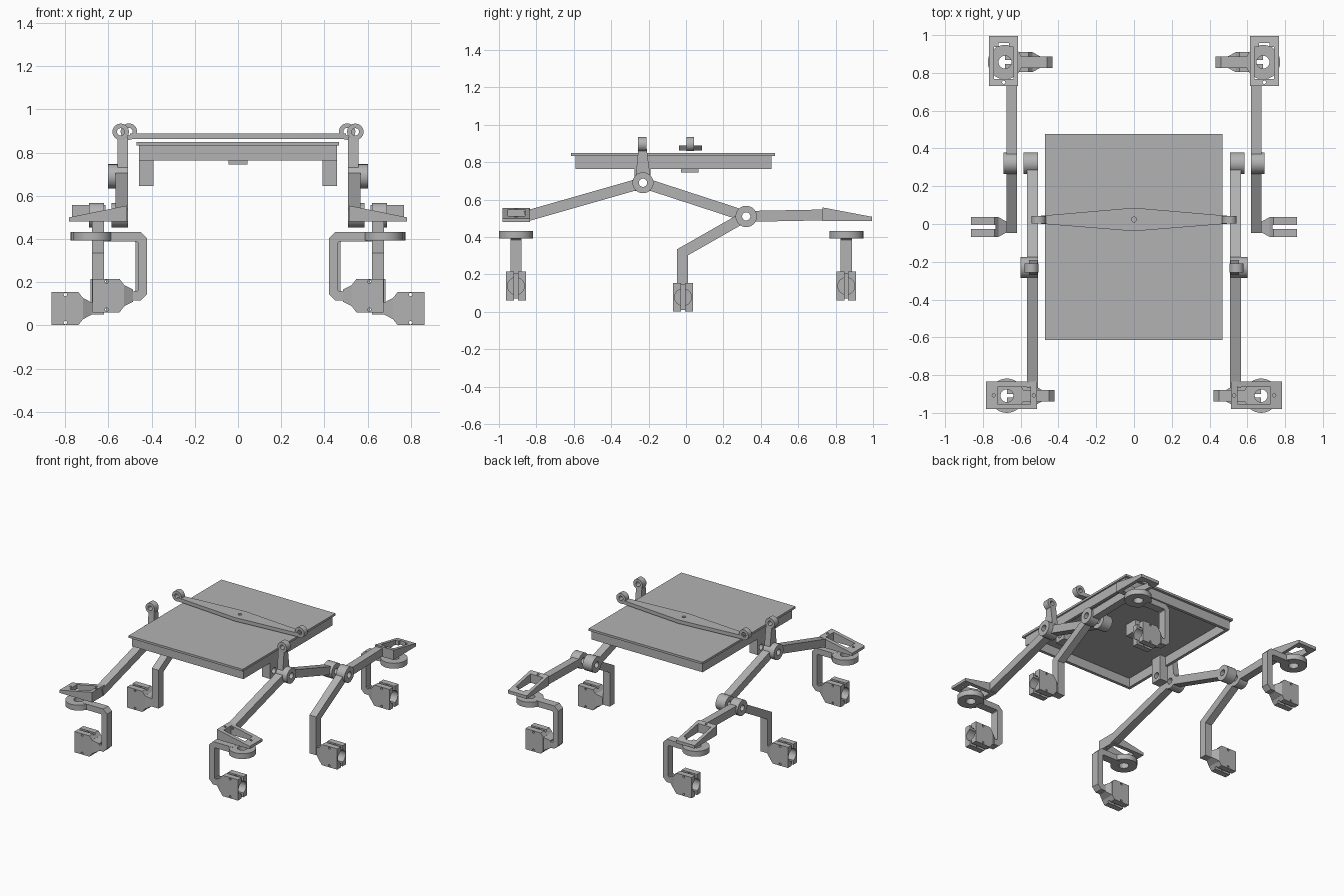
import bpy, bmesh, math
from mathutils import Vector

cube = bpy.data.objects.get("Cube")
if cube:
    bpy.data.objects.remove(cube, do_unlink=True)

grey = bpy.data.materials.new("plain grey")
grey.use_nodes = True
grey.diffuse_color = (0.45, 0.45, 0.45, 1)
grey.node_tree.nodes["Principled BSDF"].inputs["Base Color"].default_value = grey.diffuse_color


def place(axis, u, v, w):
    """Profile plane (u, v) extruded along the named axis by w."""
    return {"x": (w, u, v), "y": (u, w, v), "z": (u, v, w)}[axis]


def prism(name, pts, axis, a, b):
    bm = bmesh.new()
    lo = [bm.verts.new(place(axis, u, v, a)) for u, v in pts]
    hi = [bm.verts.new(place(axis, u, v, b)) for u, v in pts]
    bm.faces.new(lo)
    bm.faces.new(hi[::-1])
    n = len(pts)
    for i in range(n):
        j = (i + 1) % n
        bm.faces.new((lo[j], lo[i], hi[i], hi[j]))
    bmesh.ops.recalc_face_normals(bm, faces=bm.faces)
    mesh = bpy.data.meshes.new(name)
    bm.to_mesh(mesh)
    bm.free()
    mesh.materials.append(grey)
    obj = bpy.data.objects.new(name, mesh)
    bpy.context.collection.objects.link(obj)
    return obj


def box(name, x0, x1, y0, y1, z0, z1):
    return prism(name, [(x0, y0), (x1, y0), (x1, y1), (x0, y1)], "z", z0, z1)


def cyl(name, axis, u, v, r, a, b, n=32):
    ring = [(u + r * math.cos(math.tau * i / n), v + r * math.sin(math.tau * i / n)) for i in range(n)]
    return prism(name, ring, axis, a, b)


def band(name, path, width, axis, a, b):
    """Flat bar of constant width following a path, with mitred corners."""
    p = [Vector(q) for q in path]
    left, right = [], []
    for i, q in enumerate(p):
        d0 = (q - p[i - 1]).normalized() if i else (p[1] - q).normalized()
        d1 = (p[i + 1] - q).normalized() if i < len(p) - 1 else d0
        t = (d0 + d1).normalized()
        off = Vector((-t.y, t.x)) * (width / 2 / t.dot(d0))
        left.append(tuple(q + off))
        right.append(tuple(q - off))
    return prism(name, left + right[::-1], axis, a, b)


def cut(obj, *cutters):
    for c in cutters:
        m = obj.modifiers.new("cut", "BOOLEAN")
        m.operation, m.object, m.solver = "DIFFERENCE", c, "EXACT"
    bpy.context.view_layer.update()
    dg = bpy.context.evaluated_depsgraph_get()
    mesh = bpy.data.meshes.new_from_object(obj.evaluated_get(dg))
    obj.modifiers.clear()
    obj.data = mesh
    for c in cutters:
        bpy.data.objects.remove(c, do_unlink=True)
    return obj


def both(obj):
    """Repeat a part on the other side."""
    obj.modifiers.new("mirror", "MIRROR").use_axis[0] = True
    return obj


def hub(name, axis, u, v, r, hole, a, b):
    return cut(cyl(name, axis, u, v, r, a, b),
               cyl("hole", axis, u, v, hole, a - 0.01, b + 0.01))


# Body: deck plate, hollow rim, pivot brackets
box("deck", -0.47, 0.468, -0.614, 0.476, 0.833, 0.849)
cut(box("deck_rim", -0.457, 0.457, -0.59, 0.457, 0.764, 0.834),
    box("hollow", -0.435, 0.435, -0.568, 0.435, 0.7, 0.832))
both(cut(box("pivot_bracket", 0.39, 0.457, -0.275, -0.19, 0.645, 0.834),
         cyl("hole", "x", -0.23, 0.69, 0.022, 0.3, 0.5)))
box("centre_block", -0.045, 0.045, -0.028, 0.067, 0.745, 0.834)

# Balance bar over the deck
cut(prism("balance_bar", [(-0.5, 0.002), (0, -0.038), (0.5, 0.002),
                          (0.5, 0.043), (0, 0.086), (-0.5, 0.043)], "z", 0.862, 0.889),
    cyl("hole", "z", 0, 0.024, 0.013, 0.8, 0.9))
both(hub("balance_bar_eye", "y", 0.505, 0.897, 0.038, 0.017, 0.002, 0.043))

# Rocker: hub, upright with eye, front and rear arms
PIVOT, BOGIE = (-0.23, 0.69), (0.322, 0.51)
both(hub("rocker_hub", "x", *PIVOT, 0.056, 0.022, 0.508, 0.601))
both(prism("rocker_upright", [(-0.268, 0.73), (-0.192, 0.73), (-0.21, 0.872), (-0.255, 0.872)],
           "x", 0.51, 0.557))
both(hub("rocker_eye", "y", 0.543, 0.896, 0.038, 0.017, -0.257, -0.21))


def arm(name, start, end, x0, x1, gap_end=0.0):
    """Bar leaving a hub, clear of the hub hole."""
    s, e = Vector(start), Vector(end)
    d = (e - s).normalized()
    return both(band(name, [s + d * 0.035, e - d * gap_end], 0.058, "x", x0, x1))


arm("rocker_front_arm", PIVOT, (-0.86, 0.51), 0.508, 0.566)
arm("rocker_rear_arm", PIVOT, BOGIE, 0.508, 0.566, 0.035)
both(hub("rocker_end_hub", "x", *BOGIE, 0.057, 0.022, 0.508, 0.585))

# Bogie: hub, rear arm, bent middle leg
both(hub("bogie_hub", "x", *BOGIE, 0.057, 0.022, 0.62, 0.69))
arm("bogie_rear_arm", BOGIE, (0.74, 0.518), 0.62, 0.676)
both(band("middle_leg", [(0.29, 0.494), (-0.019, 0.318), (-0.019, 0.05)], 0.057, "x", 0.62, 0.676))

# Steering brackets: wedge frames with an open window and two screw holes
both(cut(prism("front_steering_bracket", [(0.513, 0.48), (0.783, 0.48), (0.783, 0.5), (0.513, 0.555)],
               "y", -0.98, -0.833),
         box("window", 0.548, 0.722, -0.952, -0.862, 0.4, 0.6),
         cyl("hole", "z", 0.742, -0.907, 0.009, 0.4, 0.6, 12),
         cyl("hole", "z", 0.53, -0.907, 0.009, 0.4, 0.6, 12)))
both(cut(prism("rear_steering_bracket", [(0.73, 0.485), (0.995, 0.485), (0.995, 0.508), (0.73, 0.558)],
               "x", 0.614, 0.767),
         box("window", 0.638, 0.742, 0.768, 0.938, 0.4, 0.6),
         box("notch", 0.663, 0.717, 0.93, 0.957, 0.4, 0.6),
         cyl("hole", "z", 0.69, 0.75, 0.009, 0.4, 0.6, 12)))


def clamp(label, x, y, z):
    """Split motor clamp, open outward at x, with a tapered neck inward."""
    pts = [(x, z - 0.077), (x, z + 0.077), (x - 0.125, z + 0.077), (x - 0.146, z + 0.05),
           (x - 0.146, z - 0.05), (x - 0.125, z - 0.077)]
    both(cut(prism(label + "_motor_clamp", pts, "y", y - 0.053, y + 0.053),
             cyl("bore", "x", y, z, 0.045, x - 0.12, x + 0.02),
             box("slit", x - 0.132, x + 0.02, y - 0.01, y + 0.01, z - 0.1, z + 0.1),
             cyl("hole", "y", x - 0.065, z + 0.065, 0.008, y - 0.1, y + 0.1, 12),
             cyl("hole", "y", x - 0.065, z - 0.065, 0.008, y - 0.1, y + 0.1, 12)))
    neck = box(label + "_clamp_neck", x - 0.188, x - 0.145, y - 0.053, y + 0.053, z - 0.05, z + 0.05)
    for v in neck.data.vertices:
        if v.co.x < x - 0.17:
            v.co.y = y + (v.co.y - y) * 0.55
            v.co.z = z + (v.co.z - z) * 0.55
    both(neck)


def steered_leg(label, x, y):
    """Steering disc, C-shaped leg and clamp."""
    both(hub(label + "_steering_disc", "z", x, y, 0.091, 0.034, 0.392, 0.432))
    path = [(x - 0.06, 0.411), (x - 0.213, 0.411), (x - 0.231, 0.393),
            (x - 0.231, 0.154), (x - 0.213, 0.136), (x - 0.18, 0.136)]
    both(band(label + "_leg", path, 0.043, "y", y - 0.03, y + 0.03))
    clamp(label, x, y, 0.138)


steered_leg("front", 0.673, -0.909)
steered_leg("rear", 0.683, 0.857)
clamp("middle", 0.864, -0.016, 0.078)

# Smooth round surfaces, keep edges sharp
bpy.ops.object.select_all(action="DESELECT")
for o in bpy.context.scene.objects:
    if o.type == "MESH" and grey.name in o.data.materials:
        o.select_set(True)
        bpy.context.view_layer.objects.active = o
bpy.ops.object.shade_smooth_by_angle(angle=math.radians(30))
